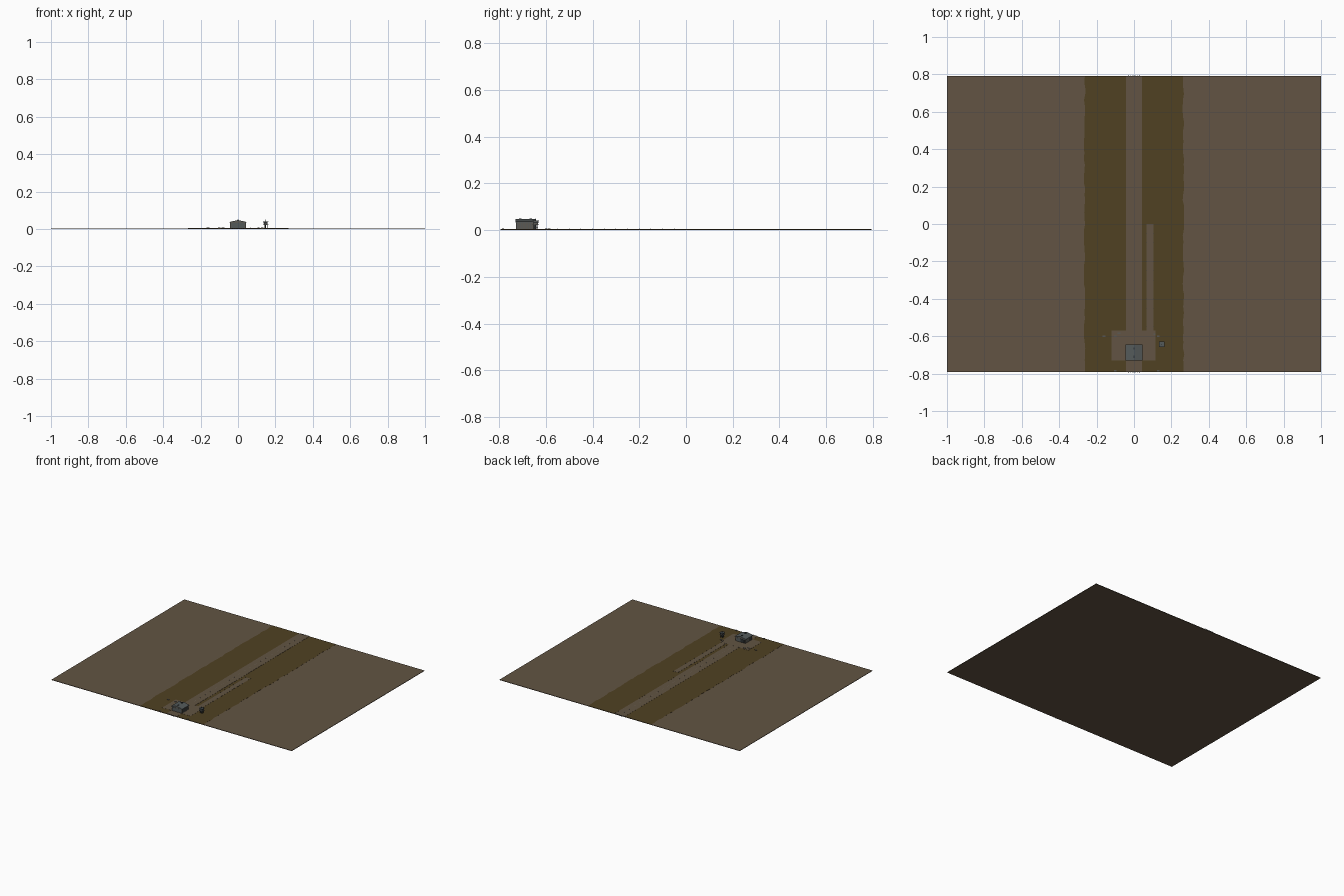
import bpy, bmesh, math, random

if "Cube" in bpy.data.objects:
    bpy.data.objects.remove(bpy.data.objects["Cube"])
random.seed(4)


def mat(name, r, g, b):
    m = bpy.data.materials.new(name)
    lin = [((c / 255 + 0.055) / 1.055) ** 2.4 for c in (r, g, b)]
    m.diffuse_color = (*lin, 1)
    m.use_nodes = True
    m.node_tree.nodes["Principled BSDF"].inputs["Base Color"].default_value = m.diffuse_color
    return m


DIRT = mat("dirt brown", 98, 84, 67)
GRASS = mat("dry olive grass", 80, 65, 34)
STEEL = mat("roof grey", 84, 90, 90)
WALL = mat("wall grey", 92, 90, 84)
DARK = mat("dark metal", 44, 48, 50)
LINE = mat("faded marking", 112, 104, 92)


def mesh(name, verts, faces, m):
    me = bpy.data.meshes.new(name)
    me.from_pydata(verts, [], faces)
    bm = bmesh.new()
    bm.from_mesh(me)
    bmesh.ops.recalc_face_normals(bm, faces=bm.faces)
    bm.to_mesh(me)
    bm.free()
    ob = bpy.data.objects.new(name, me)
    bpy.context.collection.objects.link(ob)
    me.materials.append(m)
    return ob


def prism(name, pts, a, b, m, axis="z"):
    """Extrude a closed outline along z (x,y points) or y (x,z points)."""
    n = len(pts)
    put = (lambda p, t: (p[0], p[1], t)) if axis == "z" else (lambda p, t: (p[0], t, p[1]))
    v = [put(p, a) for p in pts] + [put(p, b) for p in pts]
    f = [tuple(range(n)), tuple(range(n, 2 * n))]
    f += [(i, (i + 1) % n, n + (i + 1) % n, n + i) for i in range(n)]
    return mesh(name, v, f, m)


def box(name, x0, x1, y0, y1, z0, z1, m):
    return prism(name, [(x0, y0), (x1, y0), (x1, y1), (x0, y1)], z0, z1, m)


# ground slab and ragged grass strips
G = 0.0035
T = G + 0.0012
box("ground", -1, 1, -0.79, 0.79, 0, G, DIRT)
for s, side in ((-1, "left"), (1, "right")):
    edge = [(s * (0.265 + random.uniform(-0.005, 0.004)), -0.79 + 1.58 * i / 50) for i in range(51)]
    prism("grass_" + side, [(s * 0.043, -0.79)] + edge + [(s * 0.043, 0.79)], G, G + 0.0006, GRASS)

# runway, taxiway and apron
box("runway", -0.043, 0.042, -0.79, 0.79, G, T, DIRT)
box("taxiway", 0.067, 0.105, -0.57, 0.0, G, T, DIRT)
box("apron", -0.12, 0.116, -0.73, -0.57, G, T + 0.0002, DIRT)

# runway centre dashes
for i in range(20):
    y = -0.53 + i * 0.066
    box("centre_dash", -0.001, 0.001, y, y + 0.03, T, T + 0.0003, LINE)

# marker posts at the runway ends and along the taxiway
for s in (-1, 1):
    for i in range(6):
        x = -0.03 + i * 0.012
        box("end_marker", x - 0.002, x + 0.002, s * 0.791 - 0.003, s * 0.791 + 0.003, 0.001, 0.006, DARK)
for i in range(12):
    for x in (0.066, 0.106):
        y = -0.55 + i * 0.05
        box("taxiway_marker", x - 0.001, x + 0.001, y - 0.001, y + 0.001, G, 0.007, DARK)

# hangar: gabled walls, overhanging roof, doors and wall ribs
Y0, Y1 = -0.727, -0.648
prism("hangar_walls", [(-0.042, G), (0.042, G), (0.042, 0.035), (0, 0.045), (-0.042, 0.035)],
      Y0, Y1, WALL, "y")
prism("hangar_roof", [(-0.046, 0.0335), (0, 0.0445), (0.046, 0.0335), (0.046, 0.037), (0, 0.048), (-0.046, 0.037)],
      Y0 - 0.003, Y1 + 0.003, STEEL, "y")
for s in (-1, 1):
    for i in range(7):
        y = Y0 + 0.004 + i * 0.0115
        x = s * 0.0425
        box("wall_rib", x - 0.001, x + 0.001, y, y + 0.002, G, 0.034, STEEL)
    box("hangar_door", min(0, s * 0.032), max(0, s * 0.032), Y1, Y1 + 0.001, G, 0.030, DARK if s < 0 else STEEL)
box("front_panel", -0.036, 0.036, Y0 - 0.001, Y0, G, 0.032, STEEL)
for y in (-0.71, -0.665):
    box("roof_vent", -0.004, 0.004, y - 0.006, y + 0.006, 0.045, 0.050, DARK)

# watch tower: four legs, braces, cab, window band, roof and mast
TX, TY = 0.148, -0.643
for sx in (-1, 1):
    for sy in (-1, 1):
        x, y = TX + sx * 0.008, TY + sy * 0.008
        box("tower_leg", x - 0.0015, x + 0.0015, y - 0.0015, y + 0.0015, G, 0.024, DARK)
box("tower_brace", TX - 0.009, TX + 0.009, TY - 0.009, TY + 0.009, 0.012, 0.014, DARK)
box("tower_ladder", TX - 0.003, TX + 0.003, TY - 0.003, TY + 0.003, G, 0.024, DARK)
box("tower_deck", TX - 0.014, TX + 0.014, TY - 0.014, TY + 0.014, 0.022, 0.024, STEEL)
box("tower_cab", TX - 0.010, TX + 0.010, TY - 0.010, TY + 0.010, 0.024, 0.038, WALL)
box("tower_windows", TX - 0.0105, TX + 0.0105, TY - 0.0105, TY + 0.0105, 0.030, 0.036, DARK)
box("tower_roof", TX - 0.014, TX + 0.014, TY - 0.014, TY + 0.014, 0.038, 0.041, STEEL)
box("tower_mast", TX - 0.001, TX + 0.001, TY - 0.001, TY + 0.001, 0.041, 0.050, DARK)

# low supplies scattered around the apron
for x, y, w in ((-0.16, -0.60, 0.008), (-0.10, -0.60, 0.007), (-0.08, -0.585, 0.009),
                (0.11, -0.59, 0.006), (0.13, -0.60, 0.006), (-0.10, -0.784, 0.006), (0.13, -0.784, 0.006)):
    box("supply_crate", x - w, x + w, y - 0.004, y + 0.004, G, 0.008, WALL)
